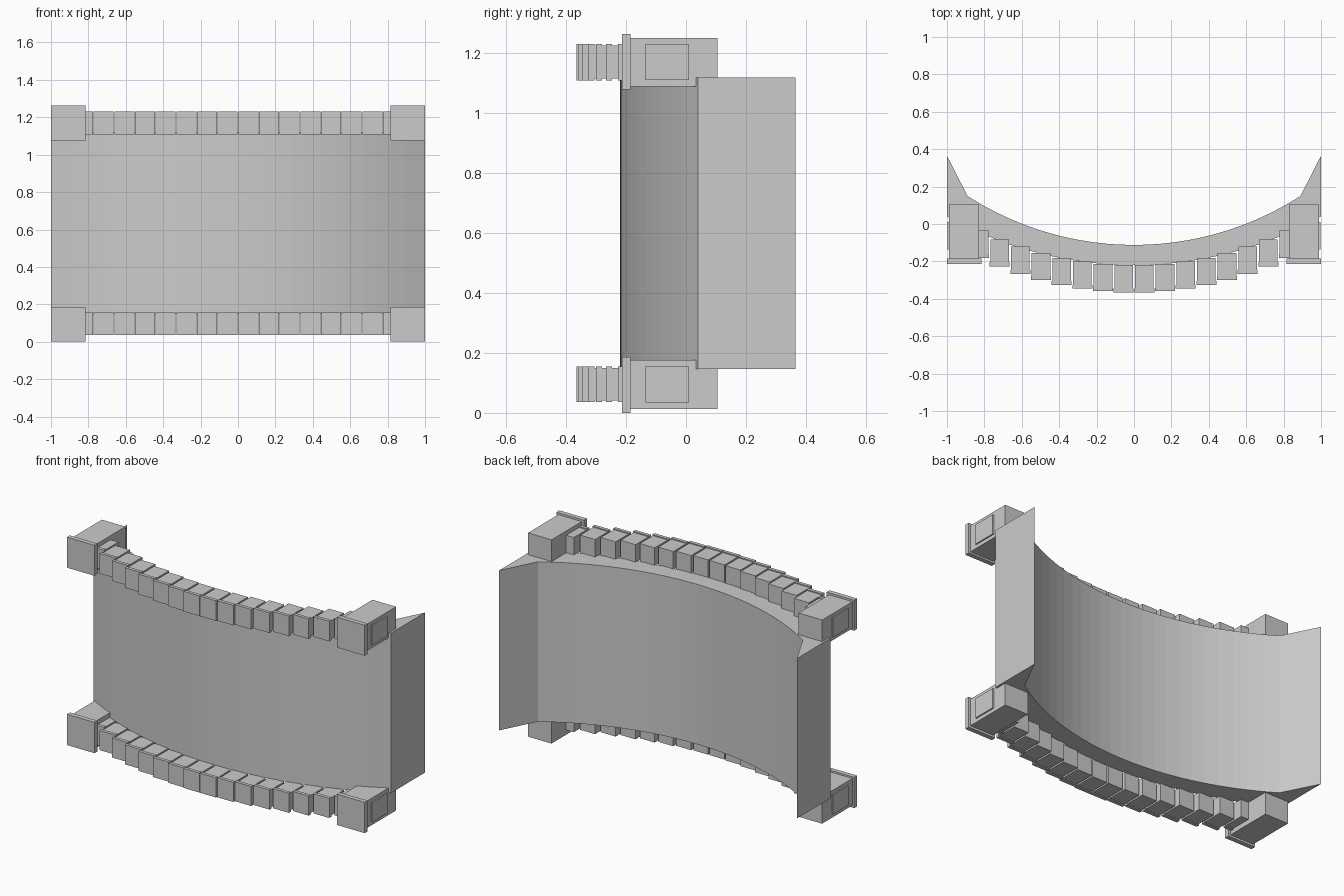
import bpy, bmesh

if "Cube" in bpy.data.objects:
    bpy.data.objects.remove(bpy.data.objects["Cube"])


def mesh_object(name, bm):
    bmesh.ops.recalc_face_normals(bm, faces=bm.faces)
    me = bpy.data.meshes.new(name)
    bm.to_mesh(me)
    bm.free()
    ob = bpy.data.objects.new(name, me)
    bpy.context.collection.objects.link(ob)
    return ob


def add_box(bm, x, y, z):
    vs = bmesh.ops.create_cube(bm, size=1)["verts"]
    for v in vs:
        for i, (lo, hi) in enumerate((x, y, z)):
            v.co[i] = lo if v.co[i] < 0 else hi


def arc_y(x, y0, r):
    return y0 + r - (r * r - x * x) ** 0.5


# Curved wall panel: front arc, back arc and flared wing ends
N = 24
bm = bmesh.new()
rows = []
stations = [(-1, -1, 0.365)]
for i in range(N + 1):
    t = -1 + 2 * i / N
    xb = 0.89 * t
    stations.append((xb, xb, arc_y(xb, -0.112, 1.645)))
stations.append((1, 1, 0.365))
for xf, xb, yb in stations:
    yf = arc_y(xf, -0.22, 2.053)
    rows.append([bm.verts.new(p) for p in
                 ((xf, yf, 0.147), (xb, yb, 0.147), (xb, yb, 1.118), (xf, yf, 1.118))])
for a, b in zip(rows, rows[1:]):
    for k in range(4):
        bm.faces.new((a[k], a[(k + 1) % 4], b[(k + 1) % 4], b[k]))
bm.faces.new(rows[0])
bm.faces.new(rows[-1])
mesh_object("curved_wall", bm)

# Upper and lower trim
for level, plate_z, body_z, side_z, tooth_z in (
        ("lower", (0, 0.187), (0.013, 0.177), (0.035, 0.155), (0.036, 0.155)),
        ("upper", (1.077, 1.262), (1.088, 1.25), (1.11, 1.23), (1.108, 1.23))):
    # Corner blocks with front plate and raised side panel
    bm = bmesh.new()
    for s in (-1, 1):
        def span(a, b):
            return tuple(sorted((s * a, s * b)))
        add_box(bm, span(0.83, 0.988), (-0.19, 0.105), body_z)
        add_box(bm, span(0.815, 1.0), (-0.213, -0.185), plate_z)
        add_box(bm, span(0.98, 0.996), (-0.135, 0.01), side_z)
    mesh_object(level + "_corner_blocks", bm)

    # Row of stepped dentils following the curve
    bm = bmesh.new()
    for i in range(-8, 8):
        x = (i + 0.5) * 0.1105
        y = -0.366 + 0.27 * x * x
        add_box(bm, (x - 0.05, x + 0.05), (y + 0.015, y + 0.145),
                (tooth_z[0] + 0.006, tooth_z[1] - 0.006))
        add_box(bm, (x - 0.0535, x + 0.0535), (y, y + 0.02), tooth_z)
    mesh_object(level + "_dentils", bm)
